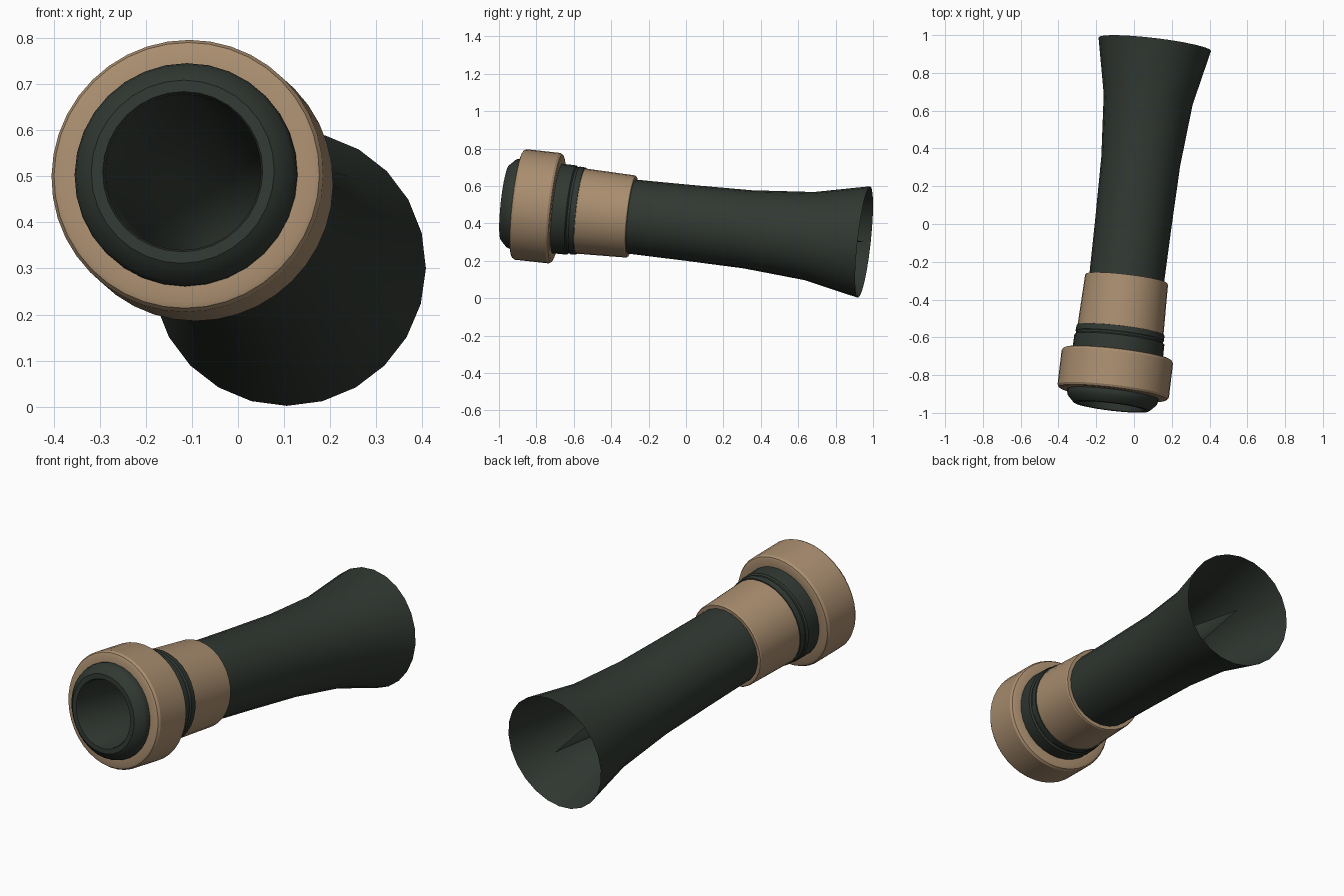
import bpy, bmesh, math
from mathutils import Vector, Matrix

cube = bpy.data.objects.get("Cube")
if cube:
    bpy.data.objects.remove(cube, do_unlink=True)


def make_material(name, rgb):
    mat = bpy.data.materials.new(name)
    mat.use_nodes = True
    mat.diffuse_color = (*rgb, 1)
    mat.node_tree.nodes["Principled BSDF"].inputs["Base Color"].default_value = (*rgb, 1)
    return mat


dark_green = make_material("dark_green", (0.03, 0.039, 0.031))
tan = make_material("tan", (0.40, 0.27, 0.16))

# Tilted centre line of the whole horn, from mouth to flared end
mouth = Vector((-0.12, -0.967, 0.51))
tail = Vector((0.11, 0.952, 0.30))
axis = tail - mouth
length = axis.length
placement = Matrix.Translation(mouth) @ axis.to_track_quat('Z', 'Y').to_matrix().to_4x4()


def lathe(name, profile, mat, sides=32):
    """Revolve (distance along axis, radius) points about the centre line."""
    bm = bmesh.new()
    rings = []
    for t, r in profile:
        angles = [math.tau * i / sides for i in range(sides)]
        rings.append([bm.verts.new((r * math.cos(a), r * math.sin(a), t)) for a in angles])
    for a, b in zip(rings, rings[1:]):
        for i in range(sides):
            j = (i + 1) % sides
            bm.faces.new((a[i], a[j], b[j], b[i]))
    bmesh.ops.remove_doubles(bm, verts=bm.verts, dist=1e-5)
    bm.transform(placement)
    mesh = bpy.data.meshes.new(name)
    bm.to_mesh(mesh)
    bm.free()
    mesh.materials.append(mat)
    obj = bpy.data.objects.new(name, mesh)
    bpy.context.collection.objects.link(obj)
    bpy.ops.object.select_all(action='DESELECT')
    obj.select_set(True)
    bpy.context.view_layer.objects.active = obj
    bpy.ops.object.shade_smooth_by_angle(angle=math.radians(30))
    return obj


# Tapering bore, rounded lip and the neck behind it
lathe("mouthpiece", [
    (length, 0), (0.5, 0.17), (0.01, 0.17), (0, 0.175), (0, 0.20),
    (0.008, 0.21), (0.035, 0.237), (0.055, 0.243), (0.36, 0.24),
    (0.367, 0.232), (0.374, 0.232), (0.38, 0.236), (0.41, 0.234), (0.41, 0.2),
], dark_green)

# Wide collar around the mouth
lathe("front_collar", [
    (0.068, 0.235), (0.068, 0.278), (0.073, 0.29), (0.085, 0.297),
    (0.267, 0.297), (0.279, 0.29), (0.284, 0.278), (0.284, 0.235),
], tan, 40)

# Narrower sleeve behind the neck
lathe("rear_sleeve", [
    (0.405, 0.2), (0.405, 0.225), (0.411, 0.229),
    (0.68, 0.221), (0.686, 0.217), (0.686, 0.195),
], tan)

# Long open tube that flares at the back
lathe("flared_tube", [
    (0.6, 0.199), (0.686, 0.199), (0.98, 0.203), (1.314, 0.21),
    (1.648, 0.237), (length, 0.3),
], dark_green, 24)
